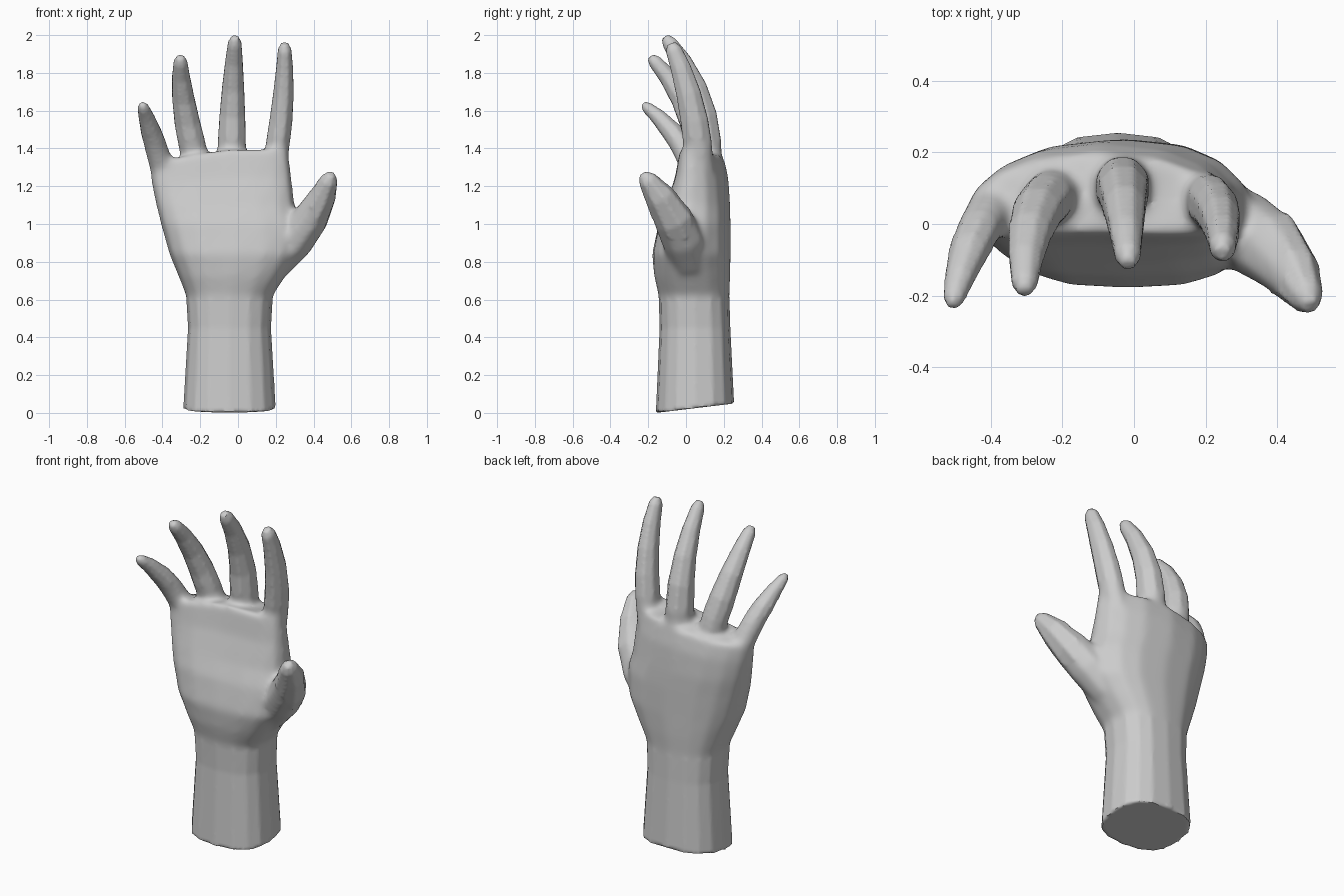
import bpy, bmesh, math
from mathutils import Vector

if "Cube" in bpy.data.objects:
    bpy.data.objects.remove(bpy.data.objects["Cube"])


def loft(name, rings):
    """Closed skin over a list of equally long rings."""
    bm = bmesh.new()
    loops = [[bm.verts.new(p) for p in ring] for ring in rings]
    n = len(loops[0])
    for a, b in zip(loops, loops[1:]):
        for i in range(n):
            j = (i + 1) % n
            bm.faces.new((a[i], a[j], b[j], b[i]))
    bm.faces.new(loops[0][::-1])
    bm.faces.new(loops[-1])
    bmesh.ops.recalc_face_normals(bm, faces=bm.faces[:])
    mesh = bpy.data.meshes.new(name)
    bm.to_mesh(mesh)
    bm.free()
    obj = bpy.data.objects.new(name, mesh)
    bpy.context.collection.objects.link(obj)
    return obj


def palm_ring(z, x0, x1, y0, y1, sides=16):
    """Rounded section; higher sections arch backwards and drop to the little finger."""
    arch = 0.055 * min(1, max(0, (z - 0.62) / 0.65))
    drop = 0.17 * max(0, (z - 1.1) / 0.3)
    tilt = 0.12 * max(0, 1 - z / 0.4) - 0.15 * max(0, (z - 1.25) / 0.15)
    ring = []
    for i in range(sides):
        a = 2 * math.pi * i / sides
        u, v = (math.copysign(abs(f) ** 0.8, f) for f in (math.cos(a), math.sin(a)))
        x = (x0 + x1) / 2 + u * (x1 - x0) / 2
        y = (y0 + y1) / 2 + v * (y1 - y0) / 2 - arch * u * u
        ring.append((x, y, z + tilt * (y - y0) - drop * max(0, -x - 0.05)))
    return ring


def digit(name, base, middle, tip, depth, sides=8):
    """Curved tapered tube through three points (x, y, z, radius)."""
    a, m, c = Vector(base), Vector(middle), Vector(tip)
    b = 2 * m - (a + c) / 2
    rings = []
    for t in (0, 0.2, 0.4, 0.6, 0.8, 0.95, 1):
        p = a * (1 - t) ** 2 + b * 2 * t * (1 - t) + c * t * t
        d = ((b - a) * (1 - t) + (c - b) * t).to_3d().normalized()
        u = Vector((0, 1, 0)).cross(d).normalized()
        v = d.cross(u)
        r = p.w * (0.6 if t == 1 else 1)
        ang = [2 * math.pi * (k + 0.5) / sides for k in range(sides)]
        rings.append([p.to_3d() + u * r * math.cos(g) + v * r * depth * math.sin(g)
                      for g in ang])
    return loft(name, rings)


# Forearm and palm: height, left, right, front, back
hand = loft("hand", [palm_ring(*r) for r in (
    (0.00, -0.29, 0.20, -0.16, 0.255),
    (0.45, -0.265, 0.175, -0.14, 0.235),
    (0.62, -0.275, 0.185, -0.145, 0.23),
    (0.72, -0.315, 0.25, -0.168, 0.235),
    (0.84, -0.365, 0.325, -0.18, 0.237),
    (1.00, -0.41, 0.335, -0.145, 0.237),
    (1.10, -0.435, 0.302, -0.105, 0.235),
    (1.25, -0.46, 0.285, -0.055, 0.225),
    (1.40, -0.47, 0.268, -0.025, 0.20),
)])

# Fingers and thumb
digits = [
    digit("index_finger", (0.18, 0.075, 1.24, 0.068), (0.235, 0.03, 1.62, 0.062),
          (0.246, -0.08, 1.955, 0.034), 1.2),
    digit("middle_finger", (-0.035, 0.10, 1.26, 0.085), (-0.028, 0.07, 1.65, 0.068),
          (-0.016, -0.113, 1.99, 0.034), 1.1),
    digit("ring_finger", (-0.20, 0.09, 1.25, 0.08), (-0.28, 0.01, 1.6, 0.068),
          (-0.305, -0.19, 1.885, 0.034), 1.0),
    digit("little_finger", (-0.365, 0.075, 1.18, 0.068), (-0.445, -0.04, 1.44, 0.062),
          (-0.508, -0.23, 1.635, 0.026), 1.0),
    digit("thumb", (0.10, 0.03, 0.70, 0.07), (0.345, -0.04, 0.97, 0.105),
          (0.493, -0.23, 1.265, 0.036), 1.1),
]

# Merge every digit into the hand
bpy.context.view_layer.objects.active = hand
for part in digits:
    mod = hand.modifiers.new(part.name, "BOOLEAN")
    mod.operation = "UNION"
    mod.solver = "EXACT"
    mod.object = part
    bpy.ops.object.modifier_apply(modifier=mod.name)
    bpy.data.objects.remove(part)

# Even skin, then soften the knuckles and the thumb root
mod = hand.modifiers.new("skin", "REMESH")
mod.mode = "VOXEL"
mod.voxel_size = 0.012
bpy.ops.object.modifier_apply(modifier=mod.name)
bm = bmesh.new()
bm.from_mesh(hand.data)
for step in range(14):
    top = 1.46 - 0.004 * step
    soft = [v for v in bm.verts if 0.6 < v.co.z < top and v.co.x < 0.42 and v.co.y > -0.19]
    bmesh.ops.smooth_vert(bm, verts=soft, factor=0.5,
                          use_axis_x=True, use_axis_y=True, use_axis_z=True)
bm.to_mesh(hand.data)
bm.free()

hand.select_set(True)
bpy.ops.object.shade_smooth_by_angle(angle=math.radians(50))
